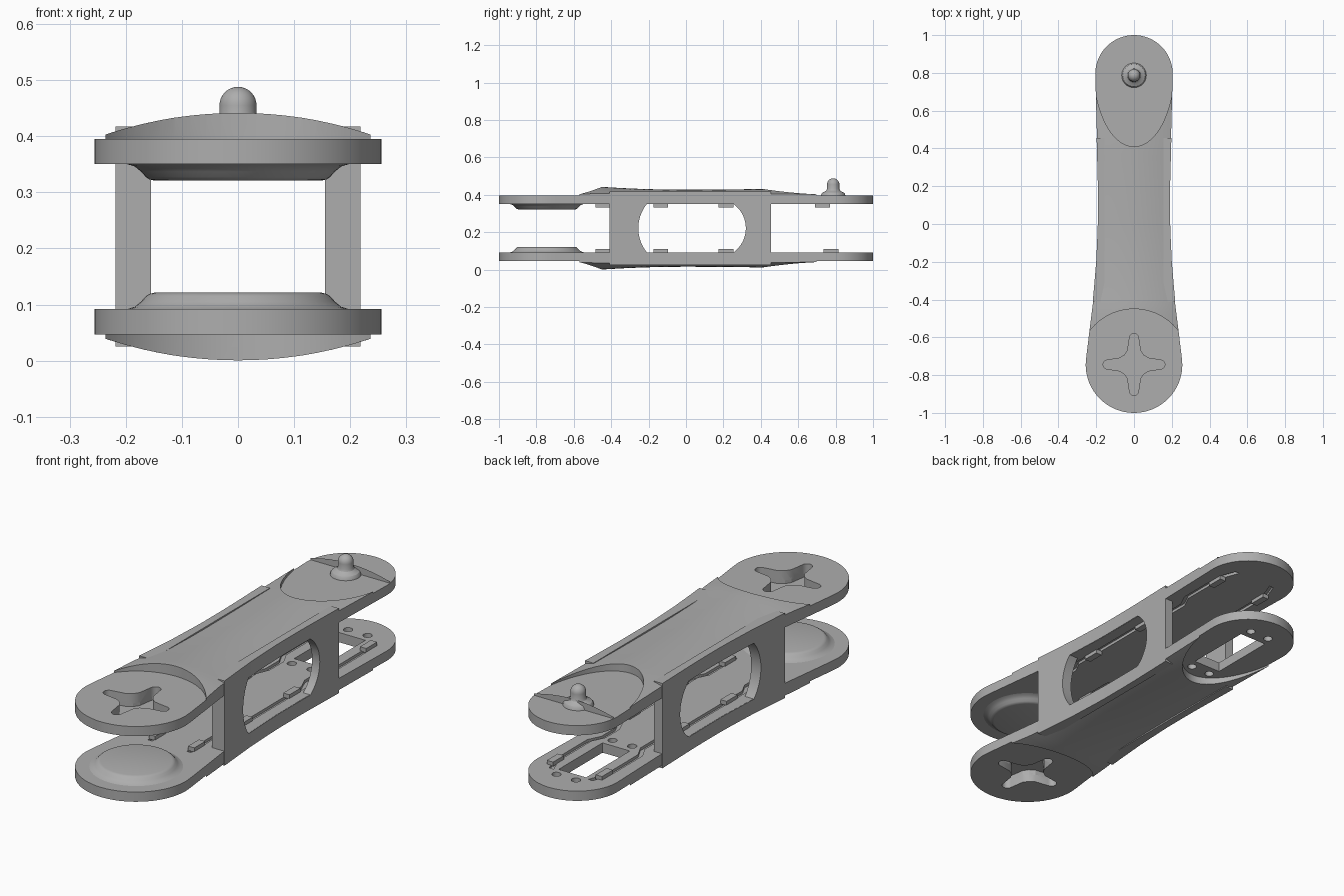
import bpy, bmesh, math
from mathutils import Vector

cube = bpy.data.objects.get("Cube")
if cube:
    bpy.data.objects.remove(cube, do_unlink=True)

grey = bpy.data.materials.new("grey_plastic")
grey.use_nodes = True
COL = (0.42, 0.42, 0.42, 1)
grey.diffuse_color = COL
grey.node_tree.nodes["Principled BSDF"].inputs["Base Color"].default_value = COL

HEIGHT = 0.442            # lower shell mirrors the upper one over this height
INNER, FLAT = 0.35, 0.395  # plate underside and recessed end level
FRONT, FRONT_R = -0.744, 0.256
BACK, BACK_R = 0.795, 0.205
WAIST = [(-0.7, 0.252), (-0.6, 0.24), (-0.4, 0.215), (-0.2, 0.198), (0, 0.189),
         (0.2, 0.189), (0.46, 0.196), (BACK, BACK_R)]


def half_width(y):
    if y <= WAIST[0][0]:
        return math.sqrt(max(FRONT_R ** 2 - (y - FRONT) ** 2, 1e-5))
    if y >= BACK:
        return math.sqrt(max(BACK_R ** 2 - (y - BACK) ** 2, 1e-5))
    for (a, wa), (b, wb) in zip(WAIST, WAIST[1:]):
        if y <= b:
            return wa + (wb - wa) * (y - a) / (b - a)


def crown(x, y):
    rise = 0.015 * min(1, (y / 0.45) ** 2) if y < 0 else 0.004 * min(1, (y / 0.41) ** 2)
    return 0.427 + rise - 0.7 * x * x


def make(name, bm, flip=False):
    if flip:
        for v in bm.verts:
            v.co.z = HEIGHT - v.co.z
    bmesh.ops.recalc_face_normals(bm, faces=bm.faces)
    mesh = bpy.data.meshes.new(name)
    bm.to_mesh(mesh)
    bm.free()
    mesh.materials.append(grey)
    ob = bpy.data.objects.new(name, mesh)
    bpy.context.collection.objects.link(ob)
    return ob


def activate(ob):
    bpy.ops.object.select_all(action='DESELECT')
    ob.select_set(True)
    bpy.context.view_layer.objects.active = ob


def smooth(ob):
    activate(ob)
    bpy.ops.object.shade_smooth_by_angle(angle=math.radians(28))


def prism(name, points, low, high, axis='z', flip=False):
    """Extrude a 2D outline along z, or along x with points given as (y, z)."""
    bm = bmesh.new()
    put = (lambda p, h: (p[0], p[1], h)) if axis == 'z' else (lambda p, h: (h, p[0], p[1]))
    rings = [[bm.verts.new(put(p, h)) for p in points] for h in (low, high)]
    bm.faces.new(rings[0])
    bm.faces.new(rings[1])
    n = len(points)
    for i in range(n):
        j = (i + 1) % n
        bm.faces.new((rings[0][i], rings[0][j], rings[1][j], rings[1][i]))
    return make(name, bm, flip)


def box(name, x0, x1, y0, y1, z0, z1, flip=False):
    return prism(name, [(x0, y0), (x1, y0), (x1, y1), (x0, y1)], z0, z1, flip=flip)


def lathe(name, profile, y, flip=False):
    bm = bmesh.new()
    verts = [bm.verts.new((r, 0, z)) for r, z in profile]
    edges = [bm.edges.new(pair) for pair in zip(verts, verts[1:])]
    bmesh.ops.spin(bm, geom=verts + edges, cent=(0, 0, 0), axis=(0, 0, 1),
                   angle=math.tau, steps=48)
    bmesh.ops.remove_doubles(bm, verts=bm.verts, dist=1e-5)
    bmesh.ops.translate(bm, verts=bm.verts, vec=Vector((0, y, 0)))
    ob = make(name, bm, flip)
    smooth(ob)
    return ob


def cut(ob, cutter):
    cutter.hide_render = True
    mod = ob.modifiers.new("cut", 'BOOLEAN')
    mod.operation, mod.solver, mod.object = 'DIFFERENCE', 'EXACT', cutter
    activate(ob)
    bpy.ops.object.modifier_apply(modifier=mod.name)
    bpy.data.objects.remove(cutter, do_unlink=True)


def circle(cx, cy, r, n=24, start=0.0, sweep=math.tau):
    steps = n if sweep == math.tau else n - 1
    return [(cx + r * math.cos(start + sweep * i / steps),
             cy + r * math.sin(start + sweep * i / steps)) for i in range(n)]


def shell(name, flip):
    """Arched solid over the whole outline, flat on the inner side."""
    arc = [i * math.pi / 32 for i in range(17)]
    ys = [FRONT - FRONT_R * math.cos(a) for a in arc if FRONT - FRONT_R * math.cos(a) < -0.7]
    ys += [-0.7 + (BACK + 0.7) * i / 40 for i in range(41)]
    ys += [BACK + BACK_R * math.sin(a) for a in arc[1:]]
    cols = 16
    bm = bmesh.new()
    top, low = [], []
    for y in ys:
        xs = [half_width(y) * (2 * i / cols - 1) for i in range(cols + 1)]
        top.append([bm.verts.new((x, y, crown(x, y))) for x in xs])
        low.append([bm.verts.new((x, y, INNER)) for x in (xs[0], xs[-1])])
    for r in range(len(ys) - 1):
        for c in range(cols):
            bm.faces.new((top[r][c], top[r][c + 1], top[r + 1][c + 1], top[r + 1][c]))
        bm.faces.new((low[r][0], low[r][1], low[r + 1][1], low[r + 1][0]))
        for c, s in ((0, 0), (cols, 1)):
            bm.faces.new((top[r][c], top[r + 1][c], low[r + 1][s], low[r][s]))
    for r in (0, -1):
        bm.faces.new(top[r] + low[r][::-1])
    return make(name, bm, flip)


def cross_outline():
    pts = []
    for k in range(4):
        a = k * math.pi / 2
        arm = circle(0.14, 0, 0.024, 9, -math.pi / 2, math.pi)
        arm += [(0.075, 0.034), (0.05, 0.05), (0.034, 0.075)]
        pts += [(x * math.cos(a) - y * math.sin(a), FRONT + x * math.sin(a) + y * math.cos(a))
                for x, y in arm]
    return pts


def groove_outline(side):
    path = [(0.1, -0.5), (0.1, -0.3), (0.125, -0.25), (0.125, 0.3), (0.1, 0.36),
            (0.1, 0.46), (0.13, 0.52), (0.13, 0.76), (0.1, 0.84)]
    return ([(side * (x - 0.011), y) for x, y in path]
            + [(side * (x + 0.011), y) for x, y in reversed(path)])


DISC = [(0, 0.36), (0.2, 0.36), (0.2, 0.351), (0.184, 0.346), (0.173, 0.337),
        (0.164, 0.327), (0.158, 0.323), (0.15, 0.321), (0, 0.321)]
# U-shaped boundary of the recessed back end
recess_u = [(0.212 * math.cos(a), 0.82 + 0.41 * math.sin(a))
            for a in (math.pi + math.pi * i / 40 for i in range(41))]
recess_u += [(-0.3, 0.82), (-0.3, 1.1), (0.3, 1.1), (0.3, 0.82)]

for label, flip in (("upper", False), ("lower", True)):
    plate = shell(label + "_shell", flip)
    # recessed flat ends
    cut(plate, prism("front_recess", circle(0, FRONT, 0.294, 64), FLAT, 0.6, flip=flip))
    cut(plate, prism("back_recess", recess_u, FLAT, 0.6, flip=flip))
    # blind cross socket and inner cable channels
    cut(plate, prism("cross_socket", cross_outline(), 0.34, 0.6, flip=flip))
    for side in (-1, 1):
        cut(plate, prism("channel", groove_outline(side), 0.3, INNER + 0.013, flip=flip))
    # motor opening and screw holes in the lower back end
    if flip:
        cut(plate, box("opening", -0.07, 0.07, 0.51, 0.83, 0.3, 0.6, flip))
        for x in (-0.05, 0.05):
            for y in (0.465, 0.875):
                cut(plate, prism("screw_hole", circle(x, y, 0.02, 16), 0.3, 0.6, flip=flip))
    smooth(plate)
    disc = lathe(label + "_joint_disc", DISC, FRONT, flip)
    cut(disc, prism("cross_socket", cross_outline(), 0.335, 0.6, flip=flip))
    # small cable clips beside the channels
    for y in (-0.445, -0.135, 0.215, 0.775 if flip else 0.73):
        for side in (-1, 1):
            x = side * (0.1 if y < -0.3 else 0.125)
            box(label + "_cable_clip", x - 0.016, x + 0.016, y - 0.04, y + 0.04,
                0.333, INNER + 0.003, flip)

# side walls with a round-ended window
mid = HEIGHT / 2
window = circle(-0.049, mid, 0.206, 17, math.pi + 0.68, -1.36)
window += circle(0.16, mid, 0.16, 17, 0.95, -1.9)
wall_ys = [-0.41 + 0.865 * i / 12 for i in range(13)]
for label, side in (("left", 1), ("right", -1)):
    outline = [(side * 0.155, wall_ys[0])]
    outline += [(side * (half_width(y) + 0.002), y) for y in wall_ys]
    outline += [(side * 0.155, wall_ys[-1])]
    wall = prism(label + "_side_wall", outline, HEIGHT - 0.417, 0.417)
    cut(wall, prism("window", window, -0.4, 0.4, axis='x'))
    smooth(wall)

# domed pivot pin on a flared collar
pin = [(0, 0.39), (0.066, 0.39), (0.064, 0.402), (0.058, 0.411), (0.045, 0.417),
       (0.037, 0.423), (0.033, 0.432)]
pin += [(0.033 * math.cos(a), 0.455 + 0.033 * math.sin(a))
        for a in (i * math.pi / 16 for i in range(8))] + [(0, 0.488)]
lathe("pivot_pin", pin, 0.787)
